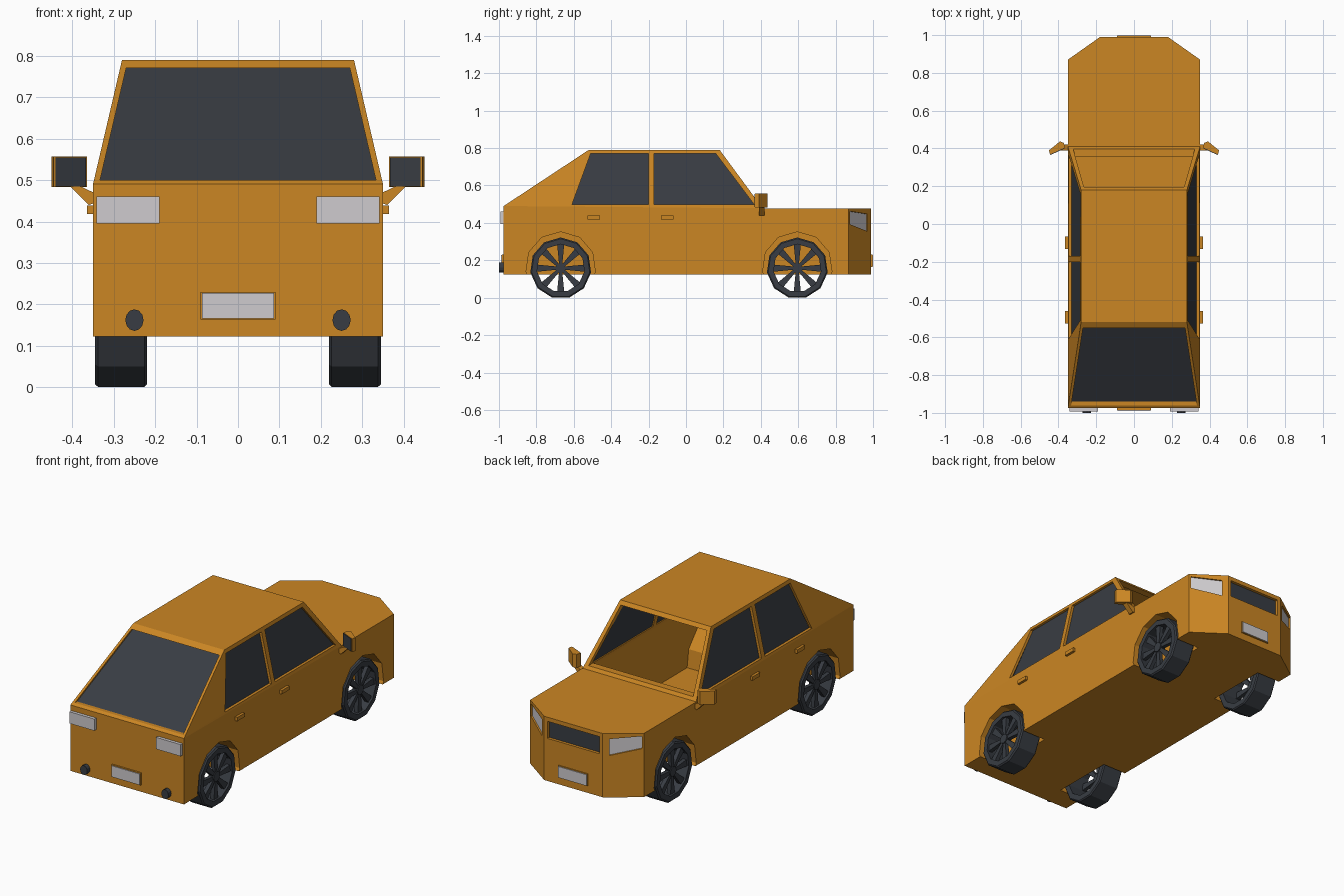
import bpy, bmesh
from math import sin, cos, pi
from mathutils import Vector

cube = bpy.data.objects.get("Cube")
if cube:
    bpy.data.objects.remove(cube)


def material(name, rgb):
    m = bpy.data.materials.new(name)
    m.use_nodes = True
    m.diffuse_color = (*rgb, 1)
    m.node_tree.nodes["Principled BSDF"].inputs["Base Color"].default_value = (*rgb, 1)
    return m


ORANGE = material("orange paint", (0.60, 0.24, 0.017))
DARK = material("dark glass and rubber", (0.04, 0.046, 0.056))
LIGHT = material("pale grey", (0.62, 0.60, 0.62))


def finish(name, bm, mat):
    bmesh.ops.recalc_face_normals(bm, faces=bm.faces)
    me = bpy.data.meshes.new(name)
    bm.to_mesh(me)
    bm.free()
    me.materials.append(mat)
    ob = bpy.data.objects.new(name, me)
    bpy.context.collection.objects.link(ob)
    return ob


def prism(name, pts, vec, mat=ORANGE):
    """Extrude a flat polygon along a vector."""
    bm = bmesh.new()
    lo = [bm.verts.new(p) for p in pts]
    hi = [bm.verts.new(Vector(p) + Vector(vec)) for p in pts]
    bm.faces.new(lo)
    bm.faces.new(hi)
    for i in range(len(pts)):
        j = (i + 1) % len(pts)
        bm.faces.new((lo[i], lo[j], hi[j], hi[i]))
    return finish(name, bm, mat)


def box(name, x, y, z, mat=ORANGE):
    pts = [(x[0], y[0], z[0]), (x[1], y[0], z[0]), (x[1], y[1], z[0]), (x[0], y[1], z[0])]
    return prism(name, pts, (0, 0, z[1] - z[0]), mat)


def hull(name, pts):
    """Convex solid from right-hand points, mirrored across x."""
    bm = bmesh.new()
    for x, y, z in pts:
        for s in (-1, 1):
            bm.verts.new((s * x, y, z))
    bmesh.ops.convex_hull(bm, input=bm.verts)
    bmesh.ops.dissolve_limit(bm, angle_limit=0.01, verts=bm.verts, edges=bm.edges)
    return finish(name, bm, ORANGE)


def polygon(n, r, x, y, z):
    """Ring of points in the side plane with one corner at the top."""
    return [(x, y + r * sin(2 * pi * i / n), z + r * cos(2 * pi * i / n)) for i in range(n)]


def combine(target, tool, op="DIFFERENCE"):
    mod = target.modifiers.new("cut", "BOOLEAN")
    mod.operation, mod.solver, mod.object = op, "EXACT", tool
    bpy.context.view_layer.update()
    with bpy.context.temp_override(object=target, active_object=target, selected_objects=[target]):
        bpy.ops.object.modifier_apply(modifier=mod.name)
    bpy.data.objects.remove(tool)


BELT, ROOF = 0.478, 0.79
AXLES = (-0.67, 0.595)
SIDES = (-1, 1)


def side_x(z):
    return 0.35 - 0.07 * (z - BELT) / (ROOF - BELT)


def rear_y(z):
    return -0.975 + 0.455 * (z - 0.49) / 0.30


# Body shell: lower body with clipped nose, cabin, hollow interior
plan = [(-0.35, -0.975), (0.35, -0.975), (0.35, 0.87), (0.18, 0.99), (-0.18, 0.99), (-0.35, 0.87)]
body = prism("body_shell", [(x, y, 0.123) for x, y in plan], (0, 0, BELT - 0.123))
combine(body, hull("cabin", [(0.35, -0.975, 0.4), (0.35, -0.975, 0.49), (0.35, 0.41, 0.4),
                             (0.35, 0.41, BELT), (0.28, -0.52, ROOF), (0.28, 0.18, ROOF)]), "UNION")
combine(body, hull("interior", [(0.325, -0.935, 0.15), (0.325, 0.37, 0.15), (0.325, -0.935, BELT),
                                (0.325, 0.37, BELT), (0.262, -0.49, 0.775), (0.262, 0.15, 0.775)]))

# Wheel housings and wells
for s in SIDES:
    for y in AXLES:
        combine(body, prism("housing", polygon(11, 0.2, s * 0.19, y, 0.165), (s * 0.145, 0, 0)), "UNION")
for s in SIDES:
    for y in AXLES:
        combine(body, prism("well", polygon(11, 0.187, s * 0.205, y, 0.165), (s * 0.2, 0, 0)))

# Trim the housings flush with the floor
combine(body, box("floor_trim", (-0.5, 0.5), (-1.2, 1.2), (-0.3, 0.123)))

# Side windows
windows = {"rear_window": [(-0.61, 0.497), (-0.51, 0.77), (-0.2, 0.77), (-0.2, 0.497)],
           "front_window": [(-0.17, 0.497), (-0.17, 0.77), (0.16, 0.77), (0.365, 0.497)]}
for name, shape in windows.items():
    for s in SIDES:
        combine(body, prism("opening", [(s * 0.2, y, z) for y, z in shape], (s * 0.3, 0, 0)))
        prism(name, [(s * (side_x(z) - 0.014), y, z) for y, z in shape], (-s * 0.004, 0, 0), DARK)

# Rear screen, and open windscreen
screen = [(-0.333, 0.5), (0.333, 0.5), (0.27, 0.77), (-0.27, 0.77)]
combine(body, prism("opening", [(x, -1.2, z) for x, z in screen], (0, 0.75, 0)))
prism("rear_screen", [(x, rear_y(z) + 0.02, z) for x, z in screen], (0, 0.005, 0), DARK)
front = [(-0.322, 0.495), (0.322, 0.495), (0.265, 0.77), (-0.265, 0.77)]
combine(body, prism("opening", [(x, 0.05, z) for x, z in front], (0, 0.6, 0)))

# Grille and headlights set into the nose
combine(body, box("recess", (-0.16, 0.16), (0.97, 1.1), (0.36, 0.455)))
box("grille", (-0.16, 0.16), (0.966, 0.974), (0.36, 0.455), DARK)
for s in SIDES:
    lamp = [(t, z) for t, z in ((0.16, 0.355), (0.95, 0.393), (0.95, 0.462), (0.16, 0.447))]
    pts = [Vector((s * (0.18 + 0.17 * t), 0.99 - 0.12 * t, z)) for t, z in lamp]
    out = Vector((s * 0.577, 0.817, 0))
    combine(body, prism("recess", [p - out * 0.012 for p in pts], out * 0.05))
    prism("headlight", [p - out * 0.014 for p in pts], out * 0.006, LIGHT)

# Number plates: painted backing with a pale face
for name, y0, y1, y2 in (("front_plate", 0.985, 0.996, 1.0), ("rear_plate", -0.97, -0.985, -0.989)):
    box(name + "_backing", (-0.09, 0.09), sorted((y0, y1)), (0.163, 0.23))
    box(name, (-0.087, 0.087), sorted((y1, y2)), (0.166, 0.227), LIGHT)


def wheel(s, y):
    bm = bmesh.new()
    n, zc = 11, 0.158
    # Open tyre band with slightly bevelled shoulders
    profile = [(0.22, 0.128), (0.22, 0.158), (0.226, 0.164), (0.338, 0.164), (0.345, 0.157), (0.345, 0.128)]
    rings = [[bm.verts.new(p) for p in polygon(n, r, s * x, y, zc)] for x, r in profile]
    for k, a in enumerate(rings):
        b = rings[(k + 1) % len(rings)]
        for i in range(n):
            j = (i + 1) % n
            bm.faces.new((a[i], a[j], b[j], b[i]))
    finish("tyre", bm, DARK)
    prism("hub", polygon(8, 0.028, s * 0.305, y, zc), (s * 0.034, 0, 0), DARK)
    # Eight spokes that widen toward the rim
    for i in range(8):
        a = i * pi / 4
        pts = []
        for r, w in ((0.015, -0.008), (0.128, -0.019), (0.128, 0.019), (0.015, 0.008)):
            pts.append((s * 0.312, y + r * sin(a) + w * cos(a), zc + r * cos(a) - w * sin(a)))
        prism("spoke", pts, (s * 0.022, 0, 0), DARK)


for s in SIDES:
    for y in AXLES:
        wheel(s, y)
    # Door handles
    for y in (-0.493, -0.1):
        box("door_handle", sorted((s * 0.345, s * 0.364)), (y - 0.033, y + 0.033), (0.418, 0.439))
    # Tail lights
    box("tail_light", sorted((s * 0.19, s * 0.342)), (-0.992, -0.97), (0.395, 0.46), LIGHT)
    # Exhaust pipe
    pipe = [(s * 0.25 + 0.022 * cos(i * pi / 6), -1.0, 0.162 + 0.026 * sin(i * pi / 6)) for i in range(12)]
    prism("exhaust", pipe, (0, 0.04, 0), DARK)
    # Door mirror with stem and glass
    shell = [(0.365, 0.405), (0.372, 0.43), (0.392, 0.437), (0.45, 0.39), (0.445, 0.368)]
    prism("mirror_housing", [(s * x, y, 0.483) for x, y in shell], (0, 0, 0.074))
    prism("mirror_glass", [(s * 0.367, 0.404, 0.485), (s * 0.441, 0.37, 0.485),
                           (s * 0.441, 0.37, 0.555), (s * 0.367, 0.404, 0.555)], (0, -0.004, 0), DARK)
    stem = [(0.345, 0.445), (0.36, 0.44), (0.405, 0.485), (0.38, 0.485), (0.345, 0.468)]
    prism("mirror_stem", [(s * x, 0.39, z) for x, z in stem], (0, 0.03, 0))
